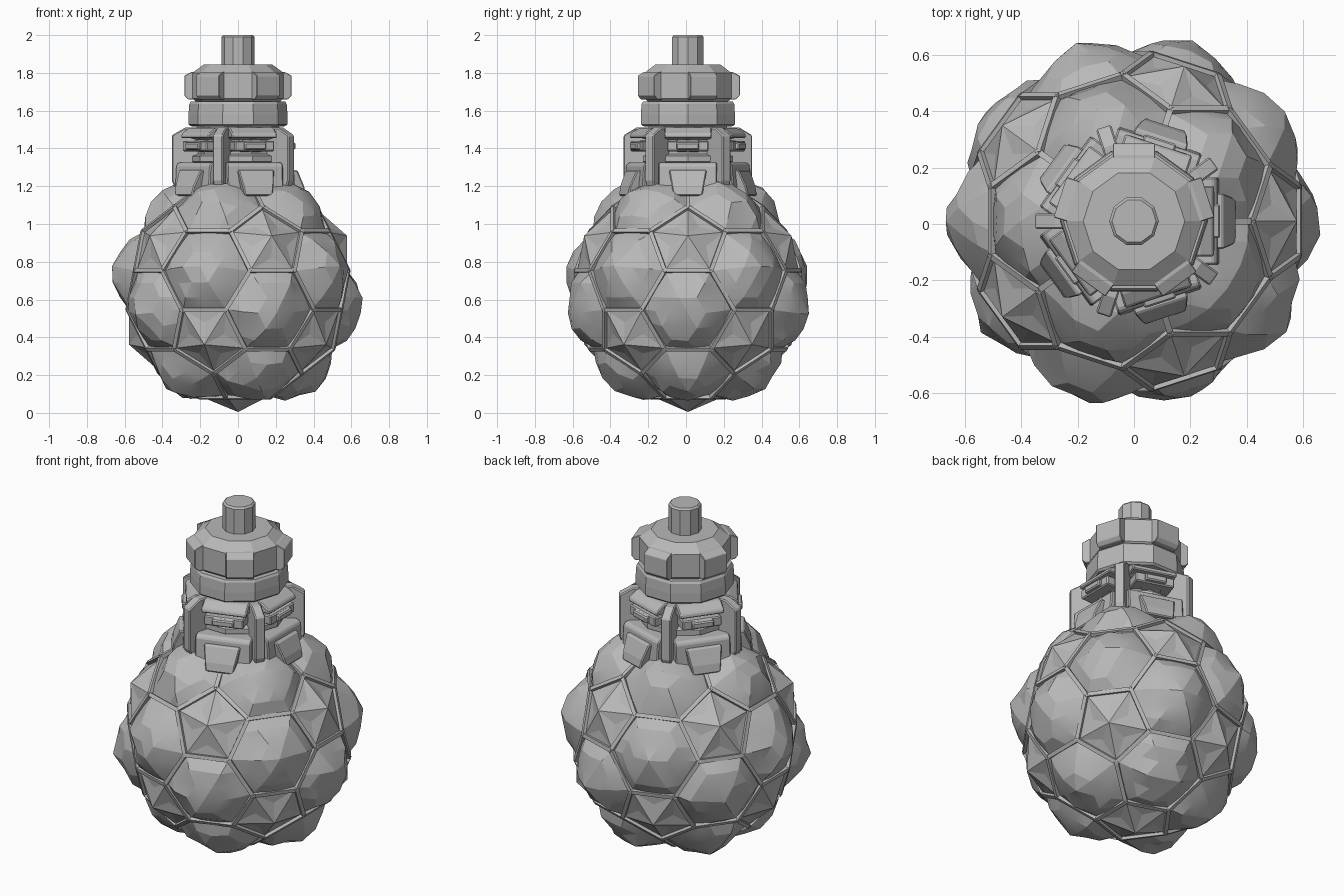
import bpy, bmesh, math, random
from mathutils import Vector, Matrix

random.seed(11)
if "Cube" in bpy.data.objects:
    bpy.data.objects.remove(bpy.data.objects["Cube"], do_unlink=True)

grey = bpy.data.materials.new("stone_grey")
grey.use_nodes = True
TONE = (0.48, 0.48, 0.48, 1)
grey.diffuse_color = TONE
grey.node_tree.nodes["Principled BSDF"].inputs["Base Color"].default_value = TONE

CY = 0.01                         # axis of the whole piece
CENTRE = Vector((0, CY, 0.65))    # centre of the ball
R = 0.6                           # radius of the ball's lattice corners


def finish(name, bm, angle=None):
    bmesh.ops.recalc_face_normals(bm, faces=bm.faces)
    mesh = bpy.data.meshes.new(name)
    bm.to_mesh(mesh)
    bm.free()
    mesh.materials.append(grey)
    ob = bpy.data.objects.new(name, mesh)
    bpy.context.collection.objects.link(ob)
    if angle:
        bpy.ops.object.select_all(action='DESELECT')
        ob.select_set(True)
        bpy.context.view_layer.objects.active = ob
        bpy.ops.object.shade_smooth_by_angle(angle=math.radians(angle))
    return ob


def bevel(ob, width):
    mod = ob.modifiers.new("bevel", 'BEVEL')
    mod.width = width
    mod.segments = 1


def lathe(name, profile, sides=10):
    """Closed faceted solid from (radius, z) points, bottom to top."""
    bm = bmesh.new()
    rings = []
    for r, z in profile:
        rings.append([bm.verts.new((r * math.cos(math.tau * i / sides),
                                    CY + r * math.sin(math.tau * i / sides), z))
                      for i in range(sides)])
    for a, b in zip(rings, rings[1:]):
        for i in range(sides):
            j = (i + 1) % sides
            bm.faces.new((a[i], a[j], b[j], b[i]))
    bm.faces.new(rings[0])
    bm.faces.new(rings[-1])
    return finish(name, bm)


def radial(name, outline, width, start, top_width=None, edge=0.006):
    """Five copies of an (r, z) outline given a width, spaced round the axis."""
    zs = [z for r, z in outline]
    low, high = min(zs), max(zs)
    for k in range(5):
        bm = bmesh.new()
        turn = Matrix.Translation((0, CY, 0)) @ Matrix.Rotation(
            math.radians(start + 72 * k), 4, 'Z')
        sides = []
        for s in (-0.5, 0.5):
            ring = []
            for r, z in outline:
                t = (z - low) / (high - low)
                w = width + ((top_width or width) - width) * t
                ring.append(bm.verts.new(turn @ Vector((r, s * w, z))))
            sides.append(ring)
            bm.faces.new(ring)
        a, b = sides
        for i in range(len(a)):
            j = (i + 1) % len(a)
            bm.faces.new((a[i], a[j], b[j], b[i]))
        bevel(finish(f"{name}_{k + 1}", bm), edge)


# Lattice of the ball: an icosahedron with its corners cut at the thirds
ico = bmesh.new()
bmesh.ops.create_icosphere(ico, subdivisions=1, radius=1)


def third(a, b):
    p = a.co.lerp(b.co, 1 / 3)
    return p.normalized() * R


# Rough faceted domes in the hexagons
bm = bmesh.new()
for face in ico.faces:
    vs = list(face.verts)
    corners = []
    for a, b in zip(vs, vs[1:] + vs[:1]):
        corners += [third(a, b), third(b, a)]
    mid = sum(corners, Vector()) / 6
    walls = [(a + b) / 2 - mid for a, b in zip(corners, corners[1:] + corners[:1])]
    part = bmesh.new()
    part.faces.new([part.verts.new(c) for c in corners])
    bmesh.ops.poke(part, faces=part.faces[:])
    bmesh.ops.subdivide_edges(part, edges=part.edges[:], cuts=2, use_grid_fill=True)
    bmesh.ops.triangulate(part, faces=part.faces[:])
    for v in part.verts:
        off = v.co - mid
        f = max(off.dot(w) / w.length_squared for w in walls)
        r = 0.588 + 0.085 * (1 - min(f, 1) ** 1.3)
        if f < 0.98:
            r += random.uniform(-0.014, 0.014)
        v.co = (mid + off).normalized() * r + CENTRE
    tmp = bpy.data.meshes.new("tmp")
    part.to_mesh(tmp)
    part.free()
    bm.from_mesh(tmp)
    bpy.data.meshes.remove(tmp)
finish("rocky_domes", bm, 14)

# Five-pointed stars in the pentagons, with shallow notches between the points
bm = bmesh.new()
for v in ico.verts:
    axis = v.co.normalized()
    side = axis.orthogonal().normalized()
    other = axis.cross(side)
    pts = [third(v, e.other_vert(v)) for e in v.link_edges]
    pts.sort(key=lambda p: math.atan2(p.dot(other), p.dot(side)))
    rim = [bm.verts.new(CENTRE + p * 0.995) for p in pts]
    inner = [bm.verts.new(CENTRE + ((a + b) / 2).lerp(axis * R, 0.4).normalized() * 0.593)
             for a, b in zip(pts, pts[1:] + pts[:1])]
    tip = bm.verts.new(CENTRE + axis * 0.645)
    for i in range(5):
        j = (i + 1) % 5
        bm.faces.new((rim[i], rim[j], inner[i]))
        bm.faces.new((tip, inner[i], rim[j]))
        bm.faces.new((tip, rim[j], inner[j]))
finish("star_facets", bm)

# Thin square struts along every lattice edge
bm = bmesh.new()


def strut(a, b):
    along = (b - a).normalized()
    out = (a + b).normalized()
    across = along.cross(out)
    frame = Matrix((along, across, out)).transposed().to_4x4()
    size = Matrix.Diagonal(((b - a).length + 0.01, 0.022, 0.028, 1))
    place = Matrix.Translation(CENTRE + (a + b) / 2)
    bmesh.ops.create_cube(bm, size=1, matrix=place @ frame @ size)


for e in ico.edges:
    strut(third(*e.verts), third(*reversed(e.verts)))
for face in ico.faces:
    vs = list(face.verts)
    for i in range(3):
        strut(third(vs[i], vs[i - 1]), third(vs[i], vs[i - 2]))
finish("lattice_struts", bm)
ico.free()

# Neck spool, collar, cap and post
lathe("neck_spool", [(0.25, 1.1), (0.25, 1.31), (0.22, 1.32), (0.25, 1.33),
                     (0.25, 1.36), (0.22, 1.37), (0.22, 1.445), (0.26, 1.455),
                     (0.26, 1.48), (0.22, 1.51), (0.21, 1.53)])
lathe("collar", [(0.22, 1.515), (0.25, 1.518), (0.262, 1.528), (0.262, 1.58),
                 (0.258, 1.635), (0.25, 1.648), (0.2, 1.65)])
lathe("cap", [(0.2, 1.64), (0.225, 1.65), (0.242, 1.665), (0.242, 1.8), (0.18, 1.845)])
lathe("top_post", [(0.088, 1.82), (0.088, 1.99), (0.078, 2.0)])

# Blocks on every second face of the cap
radial("cap_block", [(0.15, 1.66), (0.255, 1.66), (0.275, 1.68), (0.275, 1.785),
                     (0.235, 1.805), (0.15, 1.81)], 0.15, 18, edge=0.003)

# Upright ribs round the neck
radial("neck_rib", [(0.18, 1.17), (0.335, 1.19), (0.35, 1.23), (0.35, 1.47),
                    (0.28, 1.51), (0.18, 1.51)], 0.056, 36)

# Base blocks, sloping feet and clamps between the ribs
radial("base_block", [(0.15, 1.14), (0.305, 1.14), (0.295, 1.31), (0.28, 1.325), (0.15, 1.325)],
       0.31, 0)
radial("base_foot", [(0.2, 1.14), (0.36, 1.15), (0.35, 1.2), (0.315, 1.285), (0.2, 1.285)],
       0.15, 0, 0.2)
radial("clamp_bar", [(0.15, 1.385), (0.285, 1.385), (0.285, 1.44), (0.15, 1.44)], 0.22, 0)
radial("clamp_nub", [(0.2, 1.38), (0.305, 1.395), (0.305, 1.43), (0.2, 1.45)], 0.12, 0)
radial("upper_lip", [(0.15, 1.455), (0.285, 1.455), (0.28, 1.48), (0.23, 1.51), (0.15, 1.51)],
       0.25, 0)
